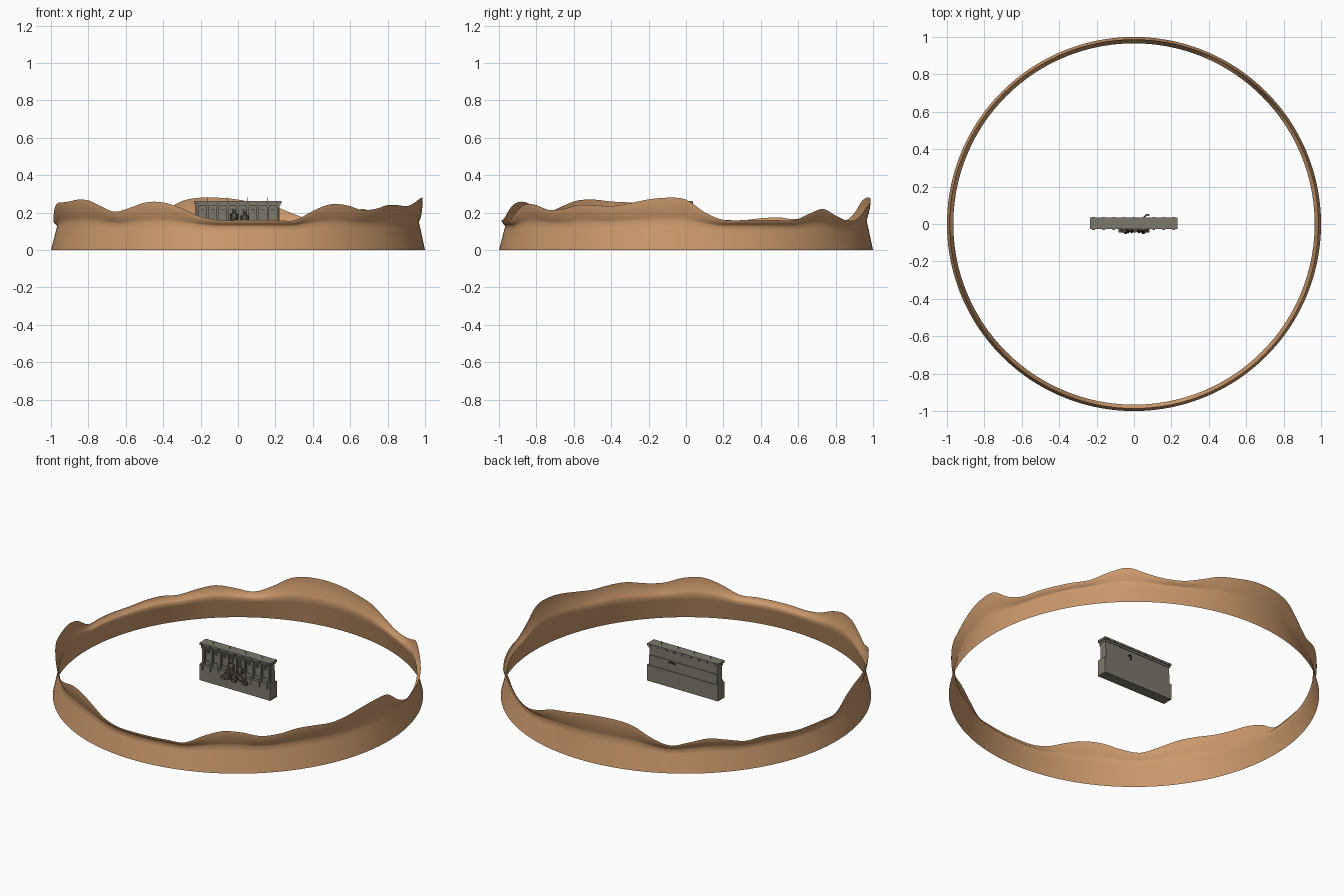
import bpy, bmesh, math
from mathutils import Vector, Matrix

cube = bpy.data.objects.get("Cube")
if cube:
    bpy.data.objects.remove(cube, do_unlink=True)


def material(name, rgb):
    m = bpy.data.materials.new(name)
    m.use_nodes = True
    m.diffuse_color = (*rgb, 1)
    m.node_tree.nodes["Principled BSDF"].inputs["Base Color"].default_value = (*rgb, 1)
    return m


SAND = material("sandstone", (0.60, 0.32, 0.15))
STONE = material("grey stone", (0.20, 0.19, 0.15))
DARK = material("dark bronze", (0.10, 0.085, 0.065))


def finish(name, bm, mat, smooth=False):
    mesh = bpy.data.meshes.new(name)
    bm.to_mesh(mesh)
    bm.free()
    mesh.materials.append(mat)
    obj = bpy.data.objects.new(name, mesh)
    bpy.context.collection.objects.link(obj)
    if smooth:
        for p in mesh.polygons:
            p.use_smooth = True
    return obj


def add_box(bm, x0, x1, y0, y1, z0, z1):
    centre = Vector((x0 + x1, y0 + y1, z0 + z1)) / 2
    size = Matrix.Diagonal((x1 - x0, y1 - y0, z1 - z0, 1))
    bmesh.ops.create_cube(bm, size=1, matrix=Matrix.Translation(centre) @ size)


def add_ball(bm, centre, scale):
    matrix = Matrix.Translation(centre) @ Matrix.Diagonal((*scale, 1))
    bmesh.ops.create_uvsphere(bm, u_segments=14, v_segments=8, radius=1, matrix=matrix)


def tube(name, points, radius, mat):
    curve = bpy.data.curves.new(name, "CURVE")
    curve.dimensions = "3D"
    curve.bevel_depth = radius
    curve.bevel_resolution = 1
    curve.use_fill_caps = True
    s = curve.splines.new("POLY")
    s.points.add(len(points) - 1)
    for p, co in zip(s.points, points):
        p.co = (*co, 1)
    curve.materials.append(mat)
    obj = bpy.data.objects.new(name, curve)
    bpy.context.collection.objects.link(obj)


# Ring of cliffs: rim heights in millimetres, evenly spaced round the circle
RIM = [270, 200, 160, 160, 160, 160, 160, 195, 220, 185, 160, 160, 190, 230, 250,
       270, 280, 280, 260, 200, 160, 180, 200, 185, 165, 175, 170, 160, 160, 160,
       160, 220, 250, 255, 260, 270, 265, 235, 205, 225, 255, 255, 225, 180, 160,
       160, 160, 160, 160, 210, 245, 240, 215, 220, 240, 240, 235, 250, 270, 280]


def rim_height(turn):
    f = turn * len(RIM)
    i, t = int(f), f - int(f)
    a, b, c, d = (RIM[(i + k) % len(RIM)] for k in (-1, 0, 1, 2))
    h = b + t * ((c - a) + t * ((2 * a - 5 * b + 4 * c - d) + t * (3 * (b - c) + d - a))) / 2
    return min(h, 281) / 1000


SEG, LOW, HIGH = 240, 5, 7
bm = bmesh.new()
columns = []
for i in range(SEG):
    h = rim_height(i / SEG)
    neck = 0.13 + 0.25 * max(h - 0.16, 0)
    section = [(1 - 0.034 * k / LOW, neck * k / LOW) for k in range(LOW + 1)]
    for k in range(1, HIGH + 1):
        t = k / HIGH
        section.append((0.966 + 0.021 * math.sin(t * math.pi / 2), neck + (h - neck) * t))
    a = math.tau * i / SEG
    columns.append([bm.verts.new((r * math.cos(a), r * math.sin(a), z)) for r, z in section])
for i, col in enumerate(columns):
    nxt = columns[(i + 1) % SEG]
    for k in range(len(col) - 1):
        bm.faces.new((col[k], nxt[k], nxt[k + 1], col[k + 1]))
finish("cliff_ring", bm, SAND, True)

# Monument wall: plinth, body, and stepped cornice
bm = bmesh.new()
add_box(bm, -0.235, 0.232, -0.028, 0.034, 0.04, 0.135)
finish("wall_plinth", bm, STONE)
bm = bmesh.new()
add_box(bm, -0.226, 0.223, -0.010, 0.026, 0.135, 0.245)
add_box(bm, -0.226, 0.223, 0.026, 0.030, 0.135, 0.195)
finish("wall_body", bm, STONE)
bm = bmesh.new()
add_box(bm, -0.229, 0.226, -0.020, 0.030, 0.238, 0.249)
add_box(bm, -0.235, 0.232, -0.028, 0.034, 0.249, 0.262)
finish("wall_cornice", bm, STONE)

# Pilasters with bases and capitals
bays = 8
step = 0.43 / bays
posts = [-0.2165 + step * i for i in range(bays + 1)]
bm = bmesh.new()
for x in posts:
    add_box(bm, x - 0.006, x + 0.006, -0.020, -0.008, 0.135, 0.24)
    add_box(bm, x - 0.009, x + 0.009, -0.024, -0.008, 0.135, 0.146)
    add_box(bm, x - 0.009, x + 0.009, -0.025, -0.008, 0.23, 0.24)
finish("pilasters", bm, STONE)

# Framed panels between the pilasters
frames, fills = bmesh.new(), bmesh.new()
for x in posts[:-1]:
    c, w = x + step / 2, 0.016
    for side in (-1, 1):
        e = c + side * w
        add_box(frames, e - 0.002, e + 0.002, -0.016, -0.009, 0.155, 0.226)
    for z in (0.155, 0.205, 0.224):
        add_box(frames, c - w, c + w, -0.016, -0.009, z, z + 0.004)
    add_box(fills, c - 0.009, c + 0.009, -0.013, -0.009, 0.211, 0.221)
finish("panel_frames", frames, STONE)
finish("panel_reliefs", fills, DARK)

# Small plaques on the plinth and blocks under the cornice
plaques, blocks = bmesh.new(), bmesh.new()
for x in posts:
    add_box(plaques, x - 0.004, x + 0.004, -0.031, -0.027, 0.105, 0.13)
    add_box(blocks, x - 0.007, x + 0.007, -0.033, 0.038, 0.25, 0.259)
finish("plinth_plaques", plaques, DARK)
finish("cornice_blocks", blocks, STONE)

# Thin finials along the top
bm = bmesh.new()
for x in posts[1::2]:
    add_box(bm, x - 0.0012, x + 0.0012, -0.001, 0.001, 0.26, 0.28)
finish("finials", bm, DARK)

# Sculpture group: two round shields and two figures
bm = bmesh.new()
for x, z in ((-0.045, 0.12), (0.05, 0.13)):
    turn = Matrix.Translation((x, -0.036, z)) @ Matrix.Rotation(math.pi / 2, 4, "X")
    bmesh.ops.create_cone(bm, cap_ends=True, segments=20, radius1=0.027, radius2=0.021,
                          depth=0.018, matrix=turn)
    add_ball(bm, (x, -0.046, z), (0.011, 0.008, 0.011))
shields = finish("round_shields", bm, DARK)
bm = bmesh.new()
for x, z in ((-0.022, 0.175), (0.035, 0.165)):
    add_ball(bm, (x, -0.028, z), (0.017, 0.016, 0.026))
    add_ball(bm, (x, -0.032, z + 0.034), (0.009, 0.010, 0.011))
    for side in (-1, 1):
        add_ball(bm, (x + side * 0.016, -0.034, z + 0.004), (0.006, 0.008, 0.018))
        add_ball(bm, (x + side * 0.009, -0.038, z - 0.03), (0.008, 0.012, 0.022))
finish("figures", bm, DARK, True)
bm = bmesh.new()
for x in (-0.07, 0.0, 0.07):
    add_box(bm, x - 0.014, x + 0.014, -0.045, -0.02, 0.095, 0.112)
finish("sculpture_ledges", bm, DARK)

# Curved horn on the rear face
horn = [(0.05 + 0.03 * t, 0.03 + 0.02 * math.sin(t * 2.2), 0.182 + 0.016 * math.sin(t * 2.6))
        for t in (k / 8 for k in range(9))]
tube("rear_horn", horn, 0.004, DARK)
